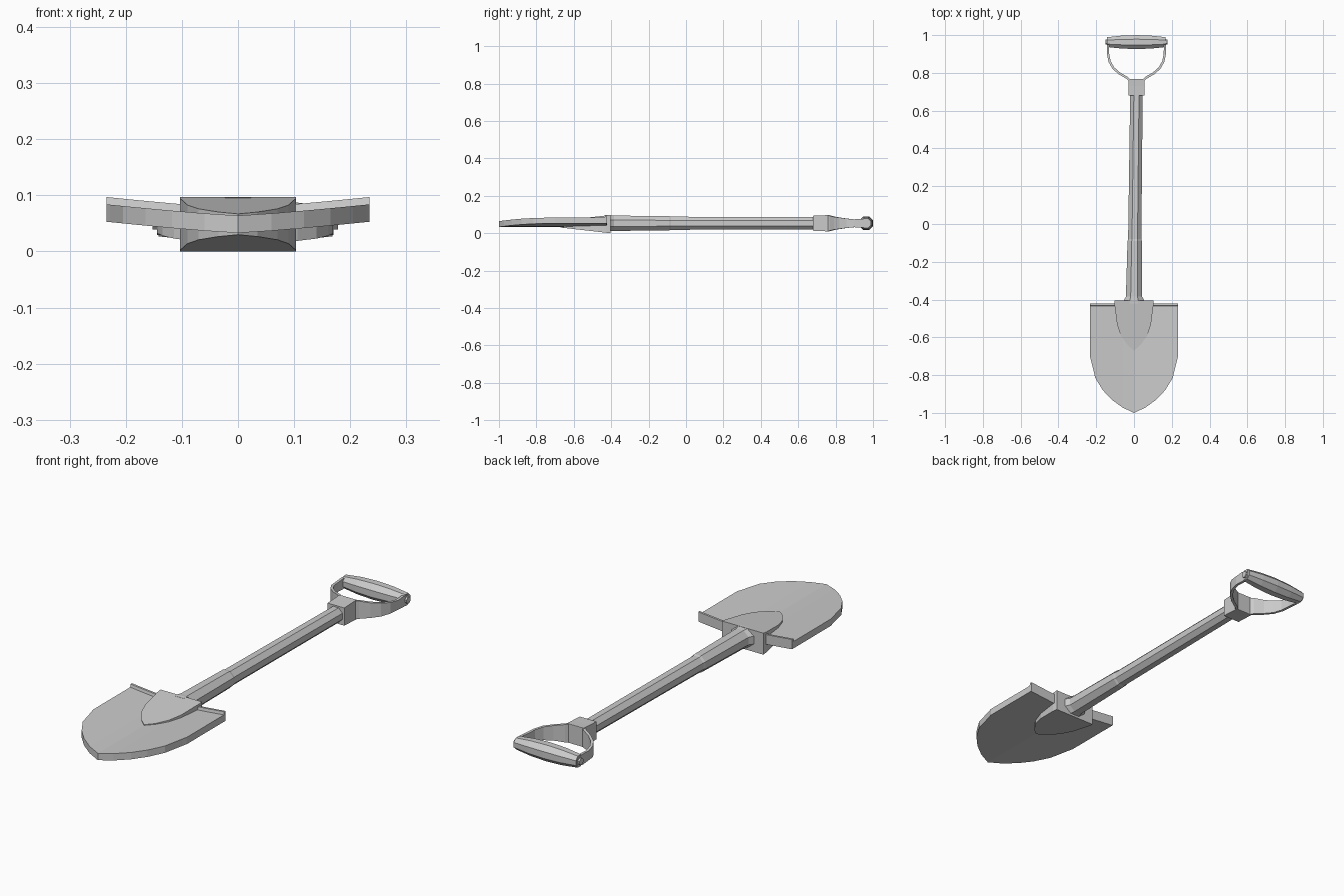
import bpy, bmesh, math
from mathutils import Vector

if "Cube" in bpy.data.objects:
    bpy.data.objects.remove(bpy.data.objects["Cube"])

MID_Z = 0.053          # height of the handle axis


def lean(y):
    """Sideways drift of the slightly slanted handle."""
    return 0.013 * min(max((y + 0.4) / 1.08, 0), 1)


def loft(name, rings):
    """Skin a list of equal-sized rings and cap both ends."""
    bm = bmesh.new()
    rows = [[bm.verts.new(p) for p in r] for r in rings]
    n = len(rows[0])
    for a, b in zip(rows, rows[1:]):
        for i in range(n):
            j = (i + 1) % n
            bm.faces.new((a[i], a[j], b[j], b[i]))
    bm.faces.new(rows[0][::-1])
    bm.faces.new(rows[-1])
    bmesh.ops.recalc_face_normals(bm, faces=bm.faces)
    mesh = bpy.data.meshes.new(name)
    bm.to_mesh(mesh)
    bm.free()
    ob = bpy.data.objects.new(name, mesh)
    bpy.context.collection.objects.link(ob)
    return ob


def both_sides(half):
    """Mirror a half profile of (x, y) that starts at x = 0."""
    return [(-x, y) for x, y in half[:0:-1]] + half


def octagon_y(y, r, rz):
    k = 1 / math.cos(math.pi / 8)
    return [(lean(y) + k * r * math.cos(a), y, MID_Z + k * rz * math.sin(a))
            for a in [math.pi * (i + 0.5) / 4 for i in range(8)]]


def octagon_x(x, r):
    k = 1 / math.cos(math.pi / 8)
    return [(x, 0.963 + k * r * math.cos(a), MID_Z + k * r * math.sin(a))
            for a in [math.pi * (i + 0.5) / 4 for i in range(8)]]


def dish(x):
    return 0.02 * (abs(x) / 0.234) ** 1.2


# Blade: dished plate with a pointed front
outline = both_sides([(0, -1.0), (0.06, -0.972), (0.118, -0.93), (0.165, -0.88),
                      (0.205, -0.815), (0.228, -0.72), (0.234, -0.70)])
loft("blade", [[(x, y, 0.033 + dish(x)), (x, -0.425, 0.033 + dish(x)),
                (x, -0.425, 0.064 + dish(x)), (x, y, 0.064 + dish(x))] for x, y in outline])

# Raised foot rest along the rear edge of the blade
loft("foot_rest", [[(x, y, z + dish(x)) for y, z in
                    ((-0.438, 0.05), (-0.422, 0.033), (-0.422, 0.077), (-0.432, 0.077))]
                   for x, _ in outline])

# Socket: arched wedge tapering forward onto the blade
arch = both_sides([(0, -0.67), (0.035, -0.64), (0.07, -0.59), (0.09, -0.53),
                   (0.10, -0.45), (0.103, -0.43)])


def wedge_ring(x, y):
    back = -0.405
    t = (y - back) / (-0.67 - back)
    return [(x, y, 0.03 * t), (x, back, 0), (x, back, 0.097), (x, y, 0.097 - 0.03 * t)]


loft("socket", [wedge_ring(x, y) for x, y in arch])

# Shaft with a flared foot and a step part way up
loft("shaft", [octagon_y(y, r, rz) for y, r, rz in
               ((-0.42, 0.055, 0.043), (-0.405, 0.055, 0.043), (-0.385, 0.043, 0.041),
                (-0.09, 0.038, 0.038), (-0.08, 0.035, 0.035), (0.70, 0.033, 0.033))])

# Yoke block at the top of the shaft
cx = 0.013
loft("yoke_block", [[(cx + sx * w, y, MID_Z + sz * h) for sx, sz in
                     ((-1, -1), (1, -1), (1, 1), (-1, 1))]
                    for y, w, h in ((0.68, 0.042, 0.04), (0.73, 0.042, 0.042),
                                    (0.765, 0.042, 0.044), (0.768, 0.04, 0.043))])

# Yoke arms: flat bands following a curved path, narrowing towards the grip
path = [(0.03, 0.755, 0.042), (0.05, 0.774, 0.040), (0.09, 0.797, 0.034), (0.122, 0.825, 0.030),
        (0.142, 0.86, 0.025), (0.150, 0.90, 0.021), (0.151, 0.94, 0.024), (0.151, 0.98, 0.018)]
for name, side in (("left_arm", -1), ("right_arm", 1)):
    rings = []
    for i, (x, y, h) in enumerate(path):
        a, b = path[max(i - 1, 0)], path[min(i + 1, len(path) - 1)]
        d = Vector((b[0] - a[0], b[1] - a[1])).normalized() * 0.006
        rings.append([(cx + side * (x + s * d.y), y - s * d.x, MID_Z + q * h)
                      for s, q in ((-1, -1), (1, -1), (1, 1), (-1, 1))])
    loft(name, rings)

# Barrel grip and its end pins
loft("grip", [octagon_x(cx + x, r) for x, r in
              ((-0.155, 0.026), (-0.08, 0.034), (0, 0.037), (0.08, 0.034), (0.155, 0.026))])
loft("grip_pin", [octagon_x(cx + x, 0.014) for x in (-0.165, 0.165)])
